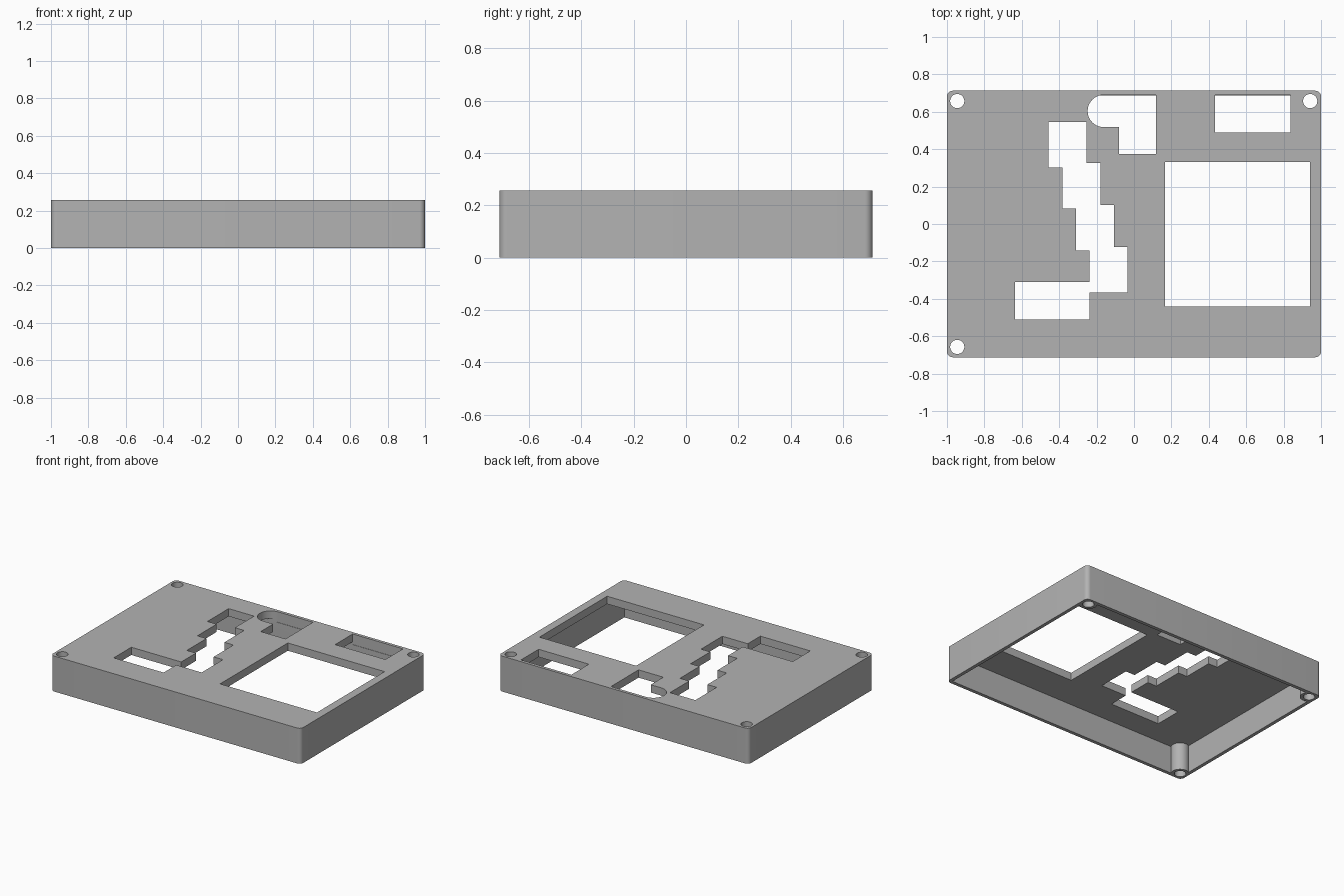
import bpy, bmesh, math

if "Cube" in bpy.data.objects:
    bpy.data.objects.remove(bpy.data.objects["Cube"], do_unlink=True)

HALF_X, HALF_Y, HEIGHT = 1.0, 0.7125, 0.256
WALL, PLATE, CORNER = 0.025, 0.056, 0.03
UNDER = HEIGHT - PLATE

grey = bpy.data.materials.new("Plain grey")
grey.use_nodes = True
grey.diffuse_color = (0.45, 0.45, 0.45, 1)
grey.node_tree.nodes["Principled BSDF"].inputs["Base Color"].default_value = grey.diffuse_color


def arc(cx, cy, r, start, end, steps):
    """Points along an arc, angles in degrees."""
    angles = [math.radians(start + (end - start) * i / steps) for i in range(steps + 1)]
    return [(cx + r * math.cos(a), cy + r * math.sin(a)) for a in angles]


def circle(cx, cy, r, steps=32):
    return arc(cx, cy, r, 0, 360, steps)[:-1]


def rectangle(x0, y0, x1, y1):
    return [(x0, y0), (x1, y0), (x1, y1), (x0, y1)]


def prism(name, outline, z0, z1):
    """Extrude a flat outline upwards into a closed solid."""
    bm = bmesh.new()
    face = bm.faces.new([bm.verts.new((x, y, z0)) for x, y in outline])
    top = bmesh.ops.extrude_face_region(bm, geom=[face])["geom"]
    verts = [v for v in top if isinstance(v, bmesh.types.BMVert)]
    bmesh.ops.translate(bm, verts=verts, vec=(0, 0, z1 - z0))
    bmesh.ops.recalc_face_normals(bm, faces=bm.faces)
    mesh = bpy.data.meshes.new(name)
    bm.to_mesh(mesh)
    bm.free()
    mesh.materials.append(grey)
    obj = bpy.data.objects.new(name, mesh)
    bpy.context.collection.objects.link(obj)
    return obj


def cut(target, cutter):
    """Subtract the cutter from the target and discard it."""
    cutter.hide_render = True
    bpy.context.view_layer.objects.active = target
    mod = target.modifiers.new("Cut", 'BOOLEAN')
    mod.operation, mod.solver, mod.object = 'DIFFERENCE', 'EXACT', cutter
    bpy.ops.object.modifier_apply(modifier=mod.name)
    bpy.data.objects.remove(cutter, do_unlink=True)


# Rounded outer block
outline = []
for i, (sx, sy) in enumerate([(1, 1), (-1, 1), (-1, -1), (1, -1)]):
    outline += arc(sx * (HALF_X - CORNER), sy * (HALF_Y - CORNER), CORNER, 90 * i, 90 * i + 90, 8)
case = prism("case_shell", outline, 0, HEIGHT)

# Hollow underside, leaving a screw post in three corners
screws = [(-0.945, 0.657), (0.942, 0.657), (-0.945, -0.657)]
inner_x, inner_y = HALF_X - WALL, HALF_Y - WALL
cavity = prism("cavity_cutter", rectangle(-inner_x, -inner_y, inner_x, inner_y), -0.1, UNDER)
for x, y in screws:
    cut(cavity, prism("post_cutter", circle(x, y, 0.06), -0.2, HEIGHT + 0.1))
cut(case, cavity)

# Screw holes through the posts
for x, y in screws:
    cut(case, prism("screw_cutter", circle(x, y, 0.038), -0.2, HEIGHT + 0.1))

# Openings in the top plate
stepped_slot = [
    (-0.457, 0.546), (-0.457, 0.303), (-0.383, 0.303), (-0.383, 0.083),
    (-0.310, 0.083), (-0.310, -0.142), (-0.237, -0.142), (-0.237, -0.310),
    (-0.636, -0.310), (-0.636, -0.511), (-0.237, -0.511), (-0.237, -0.367),
    (-0.034, -0.367), (-0.034, -0.123), (-0.108, -0.123), (-0.108, 0.102),
    (-0.180, 0.102), (-0.180, 0.327), (-0.254, 0.327), (-0.254, 0.546)]
rounded_slot = arc(-0.162, 0.604, 0.086, 90, 270, 20) + [
    (-0.081, 0.518), (-0.081, 0.375), (0.117, 0.375), (0.117, 0.69)]
openings = [
    stepped_slot,
    rounded_slot,
    rectangle(0.434, 0.489, 0.836, 0.69),
    rectangle(0.166, -0.442, 0.94, 0.332)]
for shape in openings:
    cut(case, prism("opening_cutter", shape, UNDER - 0.02, HEIGHT + 0.1))

# Smooth only the rounded corners, posts and holes
bpy.ops.object.select_all(action='DESELECT')
case.select_set(True)
bpy.context.view_layer.objects.active = case
bpy.ops.object.shade_smooth_by_angle(angle=math.radians(30))
